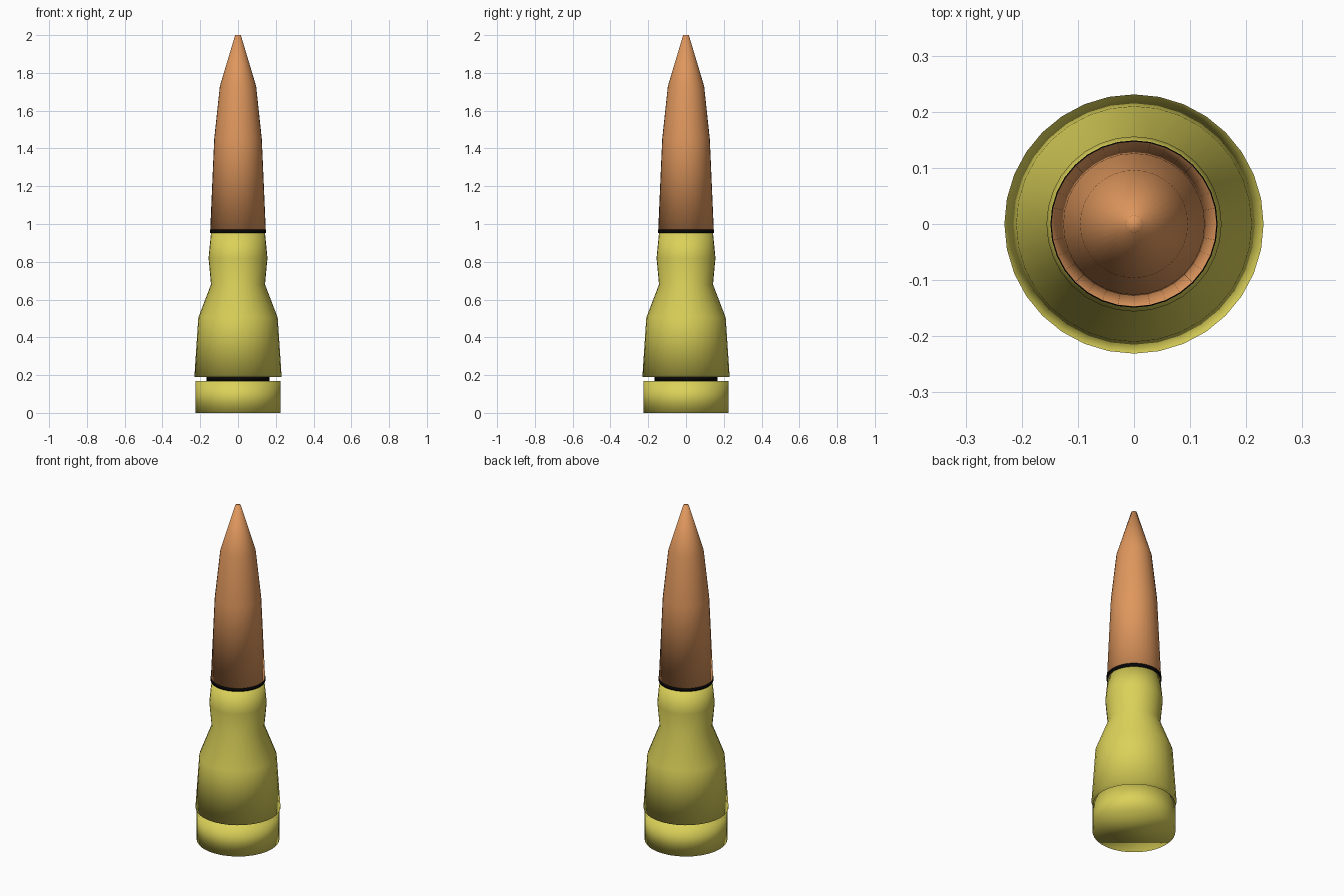
import bpy
import bmesh
from math import cos, sin, tau, radians

cube = bpy.data.objects.get("Cube")
if cube:
    bpy.data.objects.remove(cube, do_unlink=True)

SIDES = 32


def material(name, rgb):
    mat = bpy.data.materials.new(name)
    mat.use_nodes = True
    mat.diffuse_color = (*rgb, 1)
    mat.node_tree.nodes["Principled BSDF"].inputs["Base Color"].default_value = (*rgb, 1)
    return mat


def lathe(name, profile, mat):
    """Capped solid of revolution from (radius, height) pairs, bottom to top."""
    bm = bmesh.new()
    rings = [[bm.verts.new((r * cos(tau * i / SIDES), r * sin(tau * i / SIDES), z))
              for i in range(SIDES)] for r, z in profile]
    for low, high in zip(rings, rings[1:]):
        for i in range(SIDES):
            j = (i + 1) % SIDES
            bm.faces.new((low[i], low[j], high[j], high[i]))
    bm.faces.new(rings[0][::-1])
    bm.faces.new(rings[-1])
    # Smooth walls, sharp rims
    for face in bm.faces:
        face.smooth = True
    for edge in bm.edges:
        edge.smooth = edge.calc_face_angle() < radians(30)
    mesh = bpy.data.meshes.new(name)
    bm.to_mesh(mesh)
    bm.free()
    mesh.materials.append(mat)
    obj = bpy.data.objects.new(name, mesh)
    bpy.context.collection.objects.link(obj)
    return obj


brass = material("brass yellow", (0.71, 0.64, 0.10))
copper = material("copper orange", (0.74, 0.31, 0.11))
black = material("black", (0.002, 0.002, 0.002))

# Base rim and the recessed groove above it
lathe("base_rim", [(0.225, 0), (0.225, 0.17)], brass)
lathe("extractor_groove", [(0.167, 0.17), (0.167, 0.19)], black)

# Bottle-necked casing
lathe("casing", [(0.231, 0.19), (0.210, 0.505), (0.143, 0.68),
                 (0.156, 0.82), (0.143, 0.952)], brass)

# Neck band and tapered tip
lathe("neck_band", [(0.149, 0.952), (0.149, 0.97)], black)
lathe("tip", [(0.147, 0.97), (0.126, 1.45), (0.096, 1.73), (0.015, 2.0)], copper)
